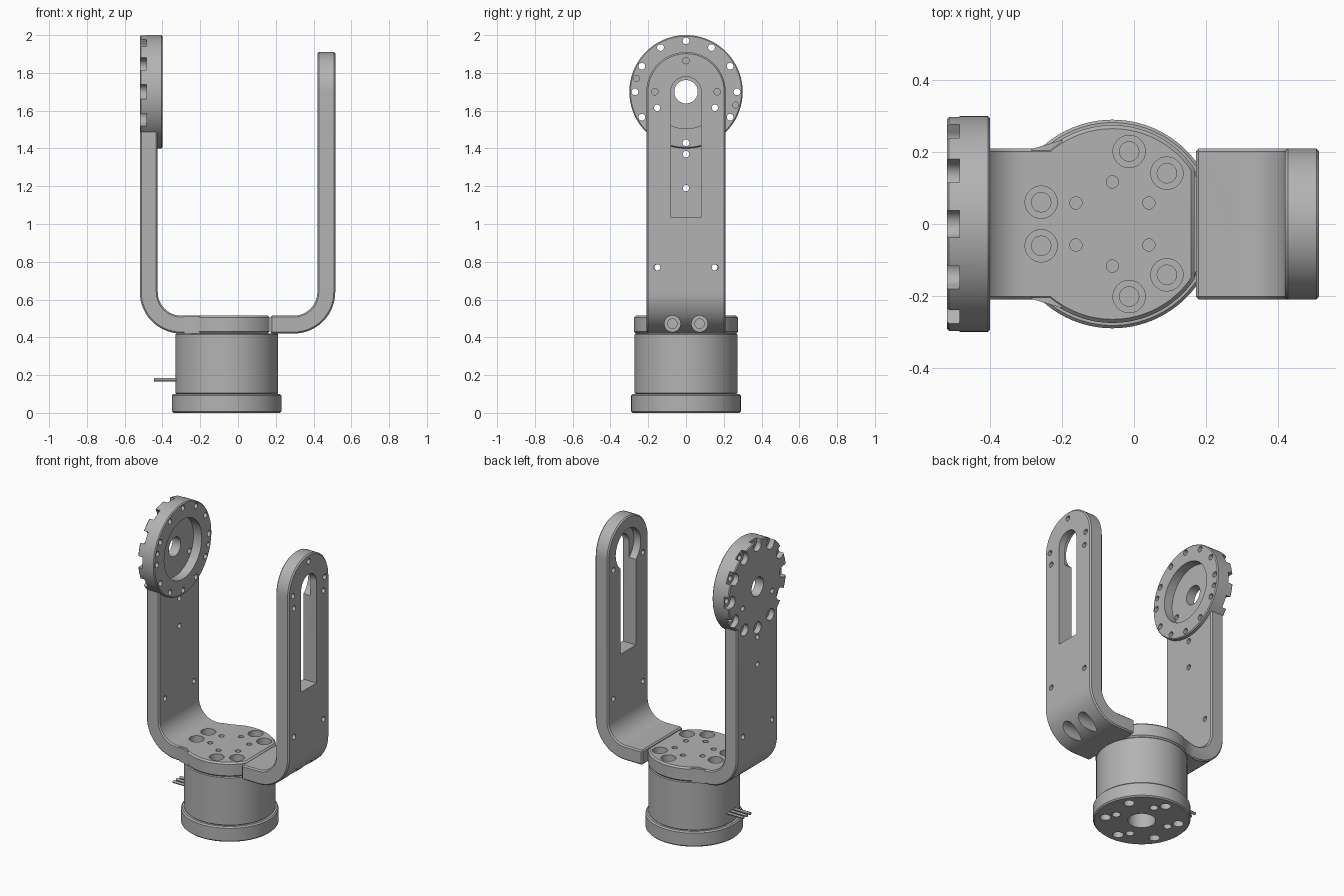
import bpy, bmesh, math
from mathutils import Matrix, Vector

if "Cube" in bpy.data.objects:
    bpy.data.objects.remove(bpy.data.objects["Cube"], do_unlink=True)

grey = bpy.data.materials.new("satin grey")
grey.use_nodes = True
grey.diffuse_color = (0.45, 0.45, 0.45, 1)
grey.node_tree.nodes["Principled BSDF"].inputs["Base Color"].default_value = (0.45, 0.45, 0.45, 1)

MX, HUB_Z = -0.06, 1.70          # motor axis x, pivot height
WIDTH, LOW, HIGH = 0.21, 0.42, 0.515


def finish(bm, name):
    bmesh.ops.recalc_face_normals(bm, faces=bm.faces)
    mesh = bpy.data.meshes.new(name)
    bm.to_mesh(mesh)
    bm.free()
    mesh.materials.append(grey)
    ob = bpy.data.objects.new(name, mesh)
    bpy.context.collection.objects.link(ob)
    return ob


def cyl(name, start, axis, length, r, seg=24):
    bm = bmesh.new()
    d = Vector(axis)
    mid = Vector(start) + d * length / 2
    m = Matrix.Translation(mid) @ d.to_track_quat('Z', 'Y').to_matrix().to_4x4()
    bmesh.ops.create_cone(bm, cap_ends=True, segments=seg, radius1=r, radius2=r, depth=length, matrix=m)
    return finish(bm, name)


def prism(name, points, vec):
    bm = bmesh.new()
    face = bm.faces.new([bm.verts.new(p) for p in points])
    ext = bmesh.ops.extrude_face_region(bm, geom=[face])
    bmesh.ops.translate(bm, vec=vec, verts=[v for v in ext["geom"] if isinstance(v, bmesh.types.BMVert)])
    return finish(bm, name)


def apply(ob, mod):
    bpy.context.view_layer.objects.active = ob
    bpy.ops.object.modifier_apply(modifier=mod.name)


def combine(ob, other, op='DIFFERENCE'):
    mod = ob.modifiers.new("bool", 'BOOLEAN')
    mod.operation, mod.solver, mod.object = op, 'EXACT', other
    apply(ob, mod)
    bpy.data.objects.remove(other, do_unlink=True)


def chamfer(ob, width=0.008):
    mod = ob.modifiers.new("chamfer", 'BEVEL')
    mod.width, mod.segments, mod.angle_limit = width, 1, math.radians(40)
    apply(ob, mod)


def drill(ob, start, axis, length, r, seg=24):
    combine(ob, cyl("cutter", start, axis, length, r, seg))


def arc(cx, cz, r, a0, a1, n=14):
    return [(cx + r * math.cos(math.radians(a0 + (a1 - a0) * i / n)),
             cz + r * math.sin(math.radians(a0 + (a1 - a0) * i / n))) for i in range(n + 1)]


def bent_arm(name, side, inner, outer, top):
    # L-shaped strip with a round bend, extruded across its width
    r = 0.22
    t = HIGH - LOW
    pts = [(inner, LOW)] + arc(outer - r, LOW + r, r, -90, 0)
    pts += [(outer, top), (outer - t, top)] + arc(outer - r, LOW + r, r - t, 0, -90) + [(inner, HIGH)]
    return prism(name, [(side * x, -WIDTH, z) for x, z in pts], (0, 2 * WIDTH, 0))


def keyhole(x, r, bottom, depth):
    # straight-sided outline with a semicircular top
    pts = [(-r, bottom), (r, bottom)] + arc(0, HUB_Z, r, 0, 180, 36)
    return prism("cutter", [(x, y, z) for y, z in pts], (depth, 0, 0))


X, Z = (1, 0, 0), (0, 0, 1)

# Motor: flange and can
flange = cyl("motor_flange", (MX, 0, 0), Z, 0.1, 0.29, 96)
chamfer(flange)
drill(flange, (MX, 0, -0.1), Z, 0.3, 0.083, 48)
for k in range(6):
    a = math.radians(30 + 60 * k)
    drill(flange, (MX + 0.22 * math.cos(a), 0.22 * math.sin(a), -0.02), Z, 0.08, 0.033)
for k in range(4):
    a = math.radians(75 + 90 * k)
    drill(flange, (MX + 0.168 * math.cos(a), 0.168 * math.sin(a), -0.02), Z, 0.08, 0.026)
body = cyl("motor_body", (MX, 0, 0.1), Z, LOW - 0.1, 0.272, 96)
chamfer(body, 0.005)
drill(body, (MX, 0, 0), Z, 0.3, 0.083, 48)

# Motor lead pins
pins = [cyl("lead_pin", (-0.445, y, 0.175), X, 0.13, 0.009, 12) for y in (-0.035, 0, 0.035)]

# Left arm with its round mounting plate and pivot disc
left = bent_arm("left_arm_with_hub", -1, 0.1, 0.52, 1.6)
chamfer(left)
plate = cyl("plate", (MX, 0, LOW), Z, HIGH - LOW, 0.275, 96)
trim = prism("trim", [(0.168, -1, 0), (0.168, 1, 0), (1, 1, 0), (1, -1, 0)], (0, 0, 1))
combine(plate, trim)
chamfer(plate, 0.01)
combine(left, plate, 'UNION')
gusset = prism("gusset", [(-0.285, -0.208, LOW), (-0.2, -0.234, LOW), (-0.2, 0.234, LOW),
                          (-0.285, 0.208, LOW)], (0, 0, HIGH - LOW - 0.003))
combine(left, gusset, 'UNION')
hub = cyl("hub", (-0.52, 0, HUB_Z), X, 0.12, 0.30, 96)
chamfer(hub, 0.006)
combine(left, hub, 'UNION')
drill(left, (-0.46, 0, HUB_Z), X, 0.2, 0.195, 72)
drill(left, (-0.6, 0, HUB_Z), X, 0.3, 0.062, 40)

# Rim bolt holes, with pockets open to the rim except where the arm joins
for k in range(12):
    a = math.radians(30 * k)
    u, v = Vector((0, math.cos(a), math.sin(a))), Vector((0, -math.sin(a), math.cos(a)))
    c = Vector((-0.55, 0, HUB_Z)) + u * 0.27
    drill(left, c, X, 0.2, 0.018, 20)
    drill(left, c, X, 0.065, 0.038)
    if k not in (8, 9, 10):
        corners = [c + v * 0.0375, c + u * 0.08 + v * 0.0375, c + u * 0.08 - v * 0.0375, c - v * 0.0375]
        combine(left, prism("cutter", corners, (0.0649, 0, 0)))
for a in (-15, 165):
    y, z = arc(0, HUB_Z, 0.272, a, a, 1)[0]
    drill(left, (-0.43, y, z), X, 0.1, 0.016, 16)
for y, z in ((0.153, 1.615), (-0.153, 1.615), (0, 1.37), (0, 1.19), (0.15, 0.77), (-0.15, 0.77)):
    drill(left, (-0.6, y, z), X, 0.3, 0.017, 20)

# Mounting plate screws and centre ring of small holes
for base in (60, 180, 300):
    for off in (-17, 17):
        a = math.radians(base + off)
        x, y = MX + 0.207 * math.cos(a), 0.207 * math.sin(a)
        drill(left, (x, y, 0.465), Z, 0.1, 0.045, 32)
        drill(left, (x, y, 0.435), Z, 0.1, 0.027)
for k in range(6):
    a = math.radians(30 + 60 * k)
    drill(left, (MX + 0.117 * math.cos(a), 0.117 * math.sin(a), 0.45), Z, 0.1, 0.017, 20)

# Right arm with rounded end, keyhole slot and inner round pocket
right = bent_arm("right_arm", 1, 0.172, 0.515, 1.95)
combine(right, keyhole(0, WIDTH - 0.0002, 0.2, 1), 'INTERSECT')
chamfer(right)
combine(right, keyhole(0.3, 0.08, 1.035, 0.4))
drill(right, (0.3, 0, HUB_Z), X, 0.17, 0.13, 48)
for y in (-0.153, 0.153):
    drill(right, (0.3, y, 1.615), X, 0.4, 0.017, 20)
    drill(right, (0.3, y, 0.77), X, 0.4, 0.017, 20)
for y, z in ((0, 1.865), (0.165, HUB_Z), (-0.165, HUB_Z)):
    drill(right, (0.465, y, z), X, 0.1, 0.017, 20)
for y in (-0.072, 0.072):
    drill(right, (0.27, y, 0.472), X, 0.4, 0.043, 32)
    drill(right, (0.22, y, 0.472), X, 0.2, 0.025)

# Smooth shading with crisp edges
for ob in [flange, body, left, right] + pins:
    bpy.ops.object.select_all(action='DESELECT')
    ob.select_set(True)
    bpy.context.view_layer.objects.active = ob
    bpy.ops.object.shade_smooth_by_angle(angle=math.radians(30))
